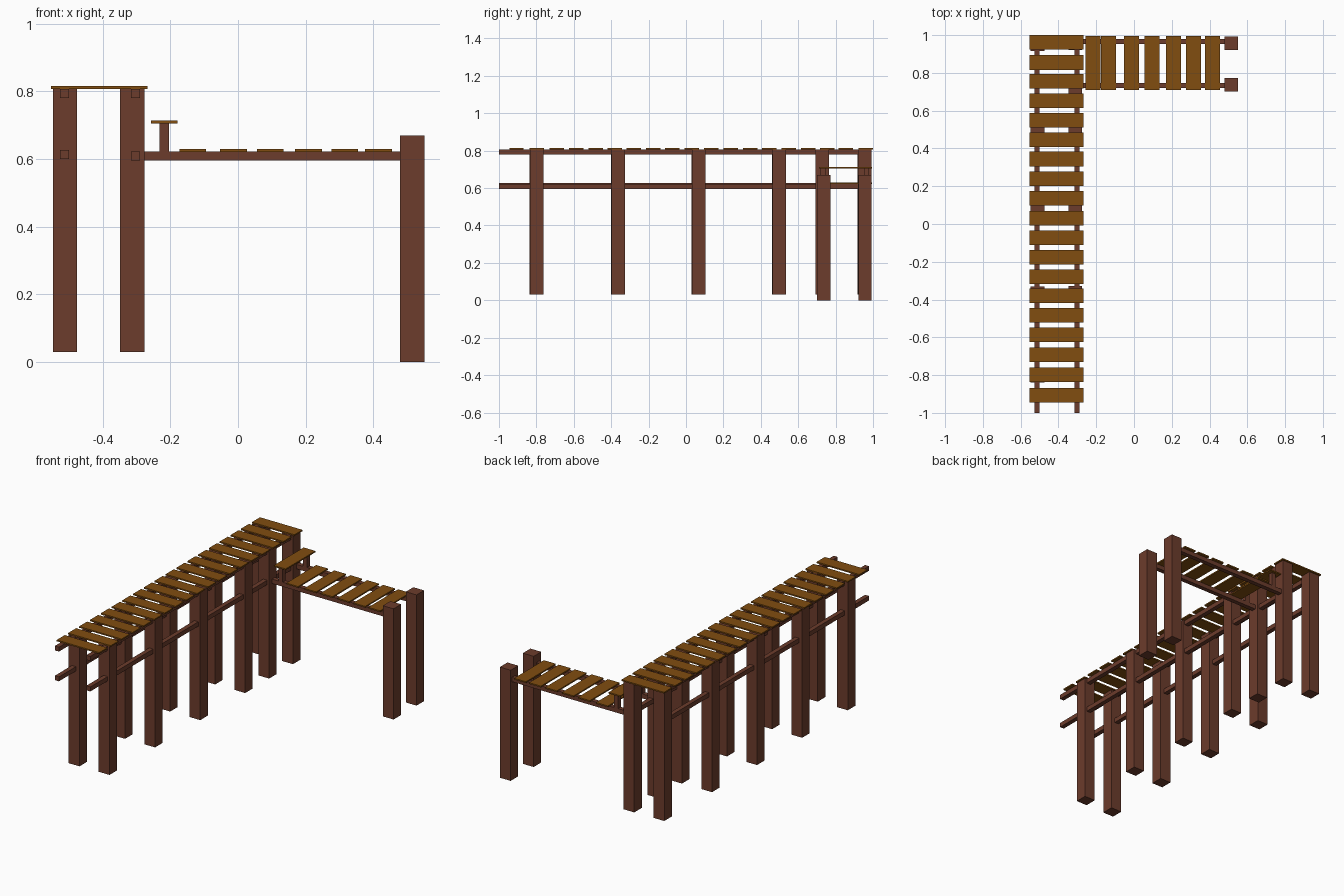
import bpy

if "Cube" in bpy.data.objects:
    bpy.data.objects.remove(bpy.data.objects["Cube"])


def material(name, color):
    m = bpy.data.materials.new(name)
    m.diffuse_color = color
    m.use_nodes = True
    m.node_tree.nodes["Principled BSDF"].inputs["Base Color"].default_value = m.diffuse_color
    return m


DARK = material("dark_timber", (0.15, 0.045, 0.025, 1))
DECK = material("deck_board", (0.22, 0.075, 0.005, 1))


def box(name, x, y, z, mat):
    """Box from (min, max) ranges on each axis."""
    bpy.ops.mesh.primitive_cube_add(size=1)
    o = bpy.context.object
    o.name = name
    for v in o.data.vertices:
        for i, (lo, hi) in enumerate((x, y, z)):
            v.co[i] = lo if v.co[i] < 0 else hi
    o.data.materials.append(mat)
    return o


def around(c, w):
    return (c - w / 2, c + w / 2)


POST, BEAM, BOARD = 0.072, 0.027, 0.077
LEFT, RIGHT = -0.511, -0.312

# Main walkway posts (the right row has one extra where the side dock joins)
rows = [-0.799, -0.363, 0.069, 0.499, 0.956]
for y in rows:
    box("walkway_post_left", around(LEFT, POST), around(y - 0.003, POST), (0.03, 0.807), DARK)
for y in rows + [0.728]:
    box("walkway_post_right", around(RIGHT, POST), around(y, POST), (0.03, 0.807), DARK)

# Long beams under the deck and lower down
for x, low in ((-0.5125, 0.6), (-0.3025, 0.595)):
    box("deck_beam", around(x, BEAM), (-1, 0.96), (0.78, 0.807), DARK)
    box("lower_beam", around(x, BEAM), (-1, 0.96), (low, low + BEAM), DARK)

# Main walkway boards
board_y = [0.961, 0.855, 0.756, 0.653, 0.55, 0.446, 0.344, 0.239, 0.136, 0.03,
           -0.073, -0.175, -0.279, -0.38, -0.483, -0.587, -0.692, -0.797, -0.906]
for y in board_y:
    box("walkway_board", (-0.553, -0.268), around(y, BOARD), (0.807, 0.815), DECK)

# Side dock: end posts, beams and step supports
for post_y, beam_y in ((0.737, 0.733), (0.957, 0.966)):
    box("dock_end_post", (0.479, 0.551), around(post_y, POST), (0, 0.67), DARK)
    box("dock_beam", (-0.3, 0.5), around(beam_y, BEAM), (0.595, 0.622), DARK)
    box("step_support", around(-0.218, BEAM), around(beam_y, BEAM), (0.62, 0.706), DARK)

# Side dock boards and raised step
for x in (-0.134, -0.013, 0.095, 0.208, 0.315, 0.415):
    box("dock_board", around(x, 0.079), (0.71, 0.995), (0.621, 0.629), DECK)
box("step_board", around(-0.218, 0.079), (0.71, 0.995), (0.705, 0.713), DECK)
